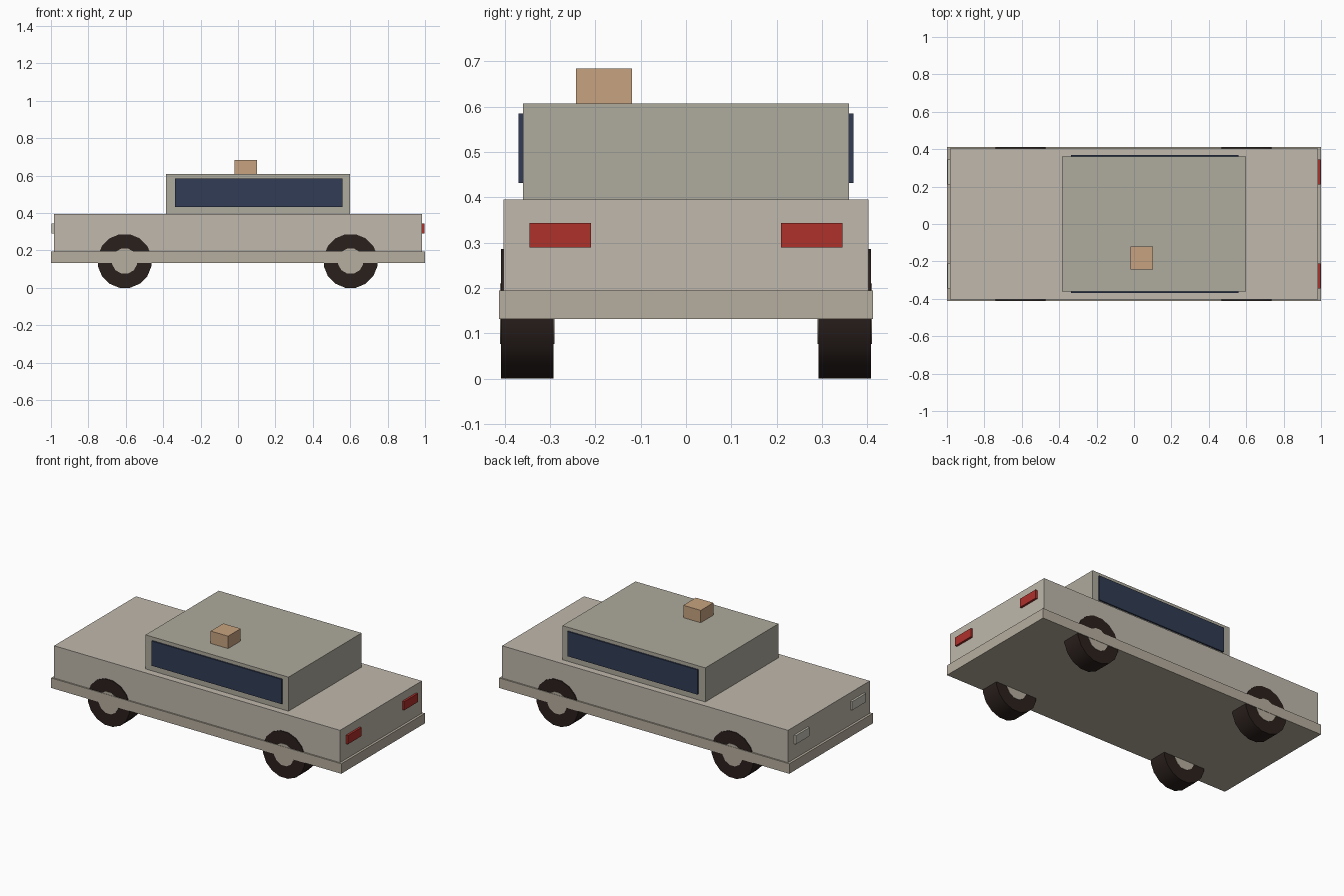
import bpy, math

if "Cube" in bpy.data.objects:
    bpy.data.objects.remove(bpy.data.objects["Cube"])


def material(name, rgb):
    m = bpy.data.materials.new(name)
    m.diffuse_color = [(c / 255) ** 2.2 for c in rgb] + [1]
    m.use_nodes = True
    m.node_tree.nodes["Principled BSDF"].inputs["Base Color"].default_value = m.diffuse_color
    return m


PAINT = material("paint", (190, 183, 171))
ROOF = material("roof", (173, 169, 156))
TRIM = material("trim", (181, 172, 157))
GLASS = material("glass", (52, 63, 85))
RED = material("red_lens", (172, 52, 47))
CLEAR = material("clear_lens", (196, 192, 178))
TYRE = material("rubber", (46, 37, 34))
TAN = material("tan", (198, 162, 127))


def box(name, x, y, z, mat):
    """Box from (min, max) ranges on each axis."""
    spans = (x, y, z)
    bpy.ops.mesh.primitive_cube_add(size=1, location=[(a + b) / 2 for a, b in spans])
    o = bpy.context.object
    o.name = name
    o.scale = [b - a for a, b in spans]
    bpy.ops.object.transform_apply(location=False, rotation=False, scale=True)
    o.data.materials.append(mat)
    return o


def disc(name, x, y, z, apothem, width, sides, mat):
    """Cylinder along y, resting on a flat facet."""
    bpy.ops.mesh.primitive_cylinder_add(
        vertices=sides, radius=apothem / math.cos(math.pi / sides), depth=width)
    o = bpy.context.object
    o.name = name
    o.rotation_euler = (0, 0, math.pi / sides)
    bpy.ops.object.transform_apply(location=False, rotation=True, scale=False)
    o.rotation_euler = (math.pi / 2, 0, 0)
    o.location = (x, y, z)
    bpy.ops.object.transform_apply(location=False, rotation=True, scale=False)
    o.data.materials.append(mat)
    bpy.ops.object.shade_smooth_by_angle(angle=math.radians(35))
    return o


# Body shell, lower sill, cabin and the roof beacon
box("body", (-0.985, 0.985), (-0.403, 0.403), (0.194, 0.395), PAINT)
box("lower_sill", (-1, 1), (-0.412, 0.412), (0.132, 0.194), TRIM)
box("cabin", (-0.385, 0.60), (-0.36, 0.36), (0.395, 0.607), ROOF)
box("roof_beacon", (-0.018, 0.102), (-0.243, -0.119), (0.607, 0.684), TAN)

for side, s in (("right", -1), ("left", 1)):
    # Side windows
    box("window_" + side, (-0.337, 0.559), sorted((s * 0.35, s * 0.369)),
        (0.431, 0.585), GLASS)
    # Lamps
    lamp_y = sorted((s * 0.21, s * 0.345))
    box("tail_lamp_" + side, (0.975, 0.998), lamp_y, (0.289, 0.343), RED)
    box("head_lamp_" + side, (-0.998, -0.975), lamp_y, (0.289, 0.343), CLEAR)
    # Wheels
    for end, x in (("front", -0.606), ("rear", 0.602)):
        disc(f"tyre_{end}_{side}", x, s * 0.350, 0.143, 0.143, 0.116, 16, TYRE)
        disc(f"hub_{end}_{side}", x, s * 0.350, 0.143, 0.067, 0.120, 12, TRIM)
